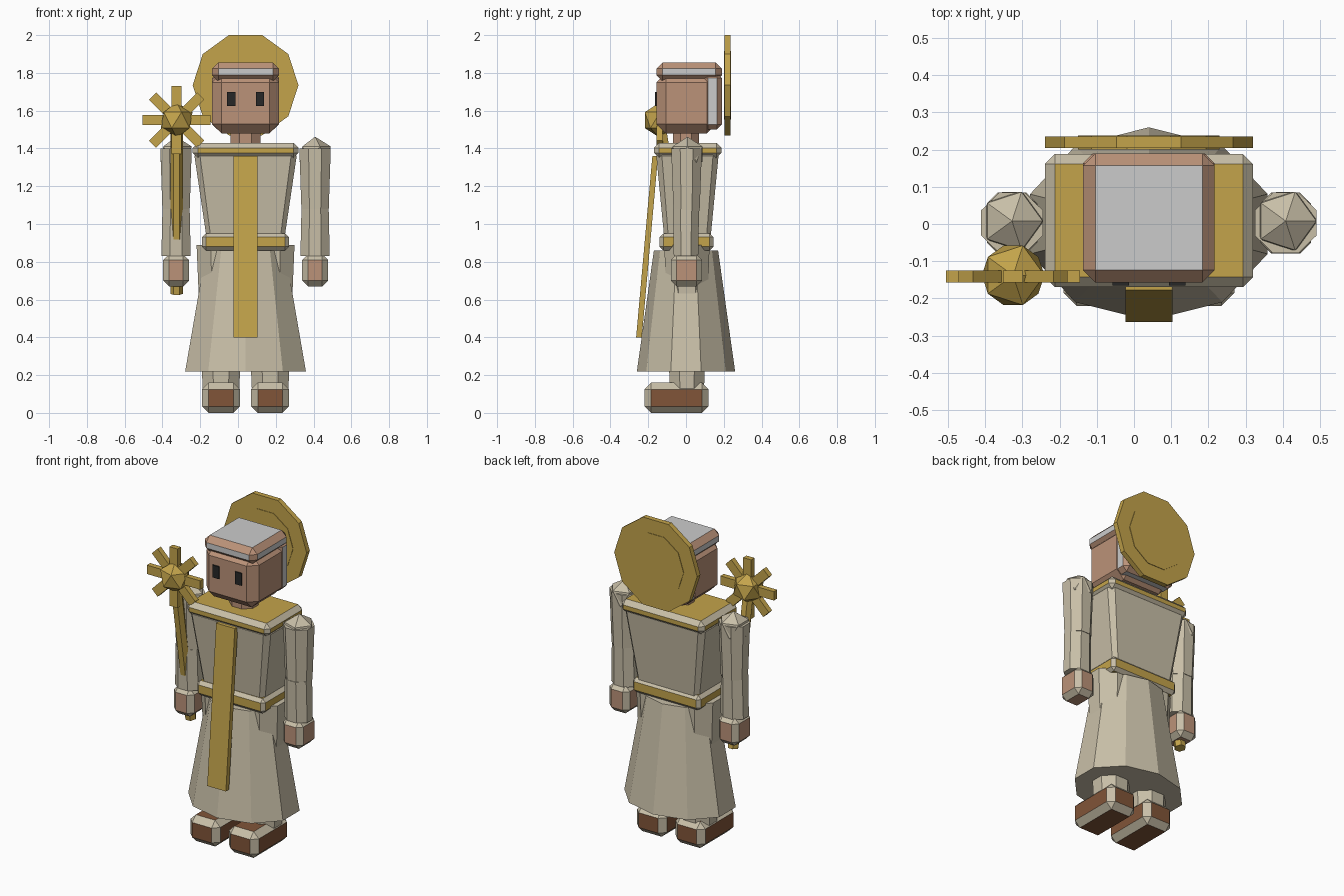
import bpy, bmesh, math
from mathutils import Vector, Matrix

if "Cube" in bpy.data.objects:
    bpy.data.objects.remove(bpy.data.objects["Cube"])

CX = 0.04  # the figure's own centre line


def mat(name, r, g, b):
    m = bpy.data.materials.new(name)
    m.diffuse_color = (r, g, b, 1)
    m.use_nodes = True
    m.node_tree.nodes["Principled BSDF"].inputs["Base Color"].default_value = m.diffuse_color
    return m


GOLD = mat("gold", 0.55, 0.37, 0.07)
CLOTH = mat("cloth", 0.58, 0.52, 0.39)
SKIN = mat("skin", 0.50, 0.29, 0.19)
LEATHER = mat("leather", 0.22, 0.09, 0.04)
GREY = mat("grey_hair", 0.58, 0.58, 0.57)
DARK = mat("dark", 0.02, 0.02, 0.02)


def finish(name, bm, *mats):
    bmesh.ops.recalc_face_normals(bm, faces=bm.faces[:])
    me = bpy.data.meshes.new(name)
    bm.to_mesh(me)
    bm.free()
    for m in mats:
        me.materials.append(m)
    ob = bpy.data.objects.new(name, me)
    bpy.context.collection.objects.link(ob)
    return ob


def box(name, x, y, z, main, edge=None, bevel=0.0, taper=(1, 1)):
    """Box from (min, max) ranges; chamfers take the edge material; taper scales the bottom."""
    bm = bmesh.new()
    bmesh.ops.create_cube(bm, size=1)
    size = Vector((x[1] - x[0], y[1] - y[0], z[1] - z[0]))
    mid = Vector((x[1] + x[0], y[1] + y[0], z[1] + z[0])) / 2
    bmesh.ops.scale(bm, vec=size, verts=bm.verts[:])
    if bevel:
        bmesh.ops.bevel(bm, geom=bm.edges[:], offset=bevel, segments=1, affect='EDGES')
        bm.normal_update()
        for f in bm.faces:
            f.material_index = 0 if max(abs(c) for c in f.normal) > 0.99 else 1
    for v in bm.verts:
        t = v.co.z / size.z + 0.5
        v.co.x *= taper[0] + (1 - taper[0]) * t
        v.co.y *= taper[1] + (1 - taper[1]) * t
        v.co += mid
    return finish(name, bm, main, edge or main)


def frustum(name, p0, p1, r0, r1, sides, material, start=0.0):
    """Polygonal tube from p0 to p1 with elliptical radii (rx, ry) at each end."""
    p0, p1 = Vector(p0), Vector(p1)
    q = Vector((0, 0, 1)).rotation_difference(p1 - p0)
    bm = bmesh.new()
    rings = []
    for p, r in ((p0, r0), (p1, r1)):
        ring = []
        for i in range(sides):
            a = math.radians(start) + math.tau * i / sides
            ring.append(bm.verts.new(p + q @ Vector((r[0] * math.cos(a), r[1] * math.sin(a), 0))))
        rings.append(ring)
    for i in range(sides):
        j = (i + 1) % sides
        bm.faces.new((rings[0][i], rings[0][j], rings[1][j], rings[1][i]))
    bm.faces.new(rings[0])
    bm.faces.new(rings[1])
    return finish(name, bm, material)


def ball(name, c, r, material):
    bm = bmesh.new()
    bmesh.ops.create_icosphere(bm, subdivisions=1, radius=r, matrix=Matrix.Translation(c))
    return finish(name, bm, material)


def around(half, c=CX):
    return (c - half, c + half)


# Robe: skirt, torso, belt, collar
frustum("skirt", (CX, 0, 0.22), (CX, 0, 0.86), (0.336, 0.26), (0.22, 0.17), 10, CLOTH, 90)
box("torso", around(0.275), (-0.16, 0.175), (0.87, 1.39), CLOTH, CLOTH, 0.03, (0.72, 0.7))
box("belt", around(0.23), (-0.14, 0.145), (0.86, 0.95), GOLD, CLOTH, 0.02)
box("collar", around(0.28), (-0.17, 0.188), (1.35, 1.43), GOLD, CLOTH, 0.027)

# Front sash: slanted flat strip
sash = box("sash", around(0.063), (-0.178, -0.148), (0.40, 1.36), GOLD)
for v in sash.data.vertices:
    if v.co.z < 1:
        v.co.y -= 0.086

# Head, neck, hair
frustum("neck", (CX, 0, 1.40), (CX, 0, 1.52), (0.085, 0.075), (0.085, 0.075), 8, SKIN, 22.5)
box("head", around(0.177), (-0.157, 0.16), (1.48, 1.80), SKIN, SKIN, 0.05)
box("hair_cap", around(0.177), (-0.157, 0.19), (1.755, 1.855), GREY, SKIN, 0.033)
box("hair_back", around(0.177), (0.09, 0.19), (1.50, 1.80), GREY, SKIN, 0.027)

# Halo: decagonal disc with a raised inner disc
frustum("halo", (CX, 0.204, 1.735), (CX, 0.235, 1.735), (0.28, 0.28), (0.28, 0.28), 10, GOLD)
frustum("halo_centre", (CX, 0.201, 1.735), (CX, 0.238, 1.735), (0.19, 0.19), (0.19, 0.19), 10, GOLD)

# Paired parts
for side, s in (("left", 1), ("right", -1)):
    ex = CX + s * 0.076
    box(side + "_eye", around(0.022, ex), (-0.165, -0.15), (1.625, 1.70), DARK)

    ax = CX + s * 0.368
    ball(side + "_shoulder", (ax, 0.008, 1.37), 0.092, CLOTH)
    frustum(side + "_upper_arm", (ax, 0.003, 1.07), (ax, 0.003, 1.40),
            (0.078, 0.075), (0.09, 0.088), 8, CLOTH, 22.5)
    frustum(side + "_forearm", (ax, 0, 0.83), (ax, 0, 1.08),
            (0.084, 0.07), (0.078, 0.075), 8, CLOTH, 22.5)
    box(side + "_hand", around(0.068, ax), (-0.08, 0.085), (0.67, 0.84), SKIN, CLOTH, 0.03)

    lx = CX + s * 0.13
    frustum(side + "_leg", (lx, 0.005, 0.13), (lx, 0.005, 0.89),
            (0.105, 0.098), (0.14, 0.13), 8, CLOTH, 22.5)
    box(side + "_shoe", around(0.1, lx), (-0.22, 0.12), (0, 0.16), LEATHER, CLOTH, 0.035)

# Staff with a sunburst head
SX, SY, SZ = -0.325, -0.138, 1.55
frustum("staff_shaft", (SX, 0.01, 0.63), (SX, SY, 1.53), (0.033, 0.033), (0.033, 0.033), 6, GOLD)
ball("staff_orb", (SX, SY, SZ), 0.094, GOLD)
for i in range(8):
    ray = box(f"staff_ray_{i + 1}", (0.06, 0.18), (-0.016, 0.016), (-0.027, 0.027), GOLD)
    ray.data.transform(Matrix.Translation((SX, SY - 0.003, SZ)) @ Matrix.Rotation(math.tau * i / 8, 4, 'Y'))
